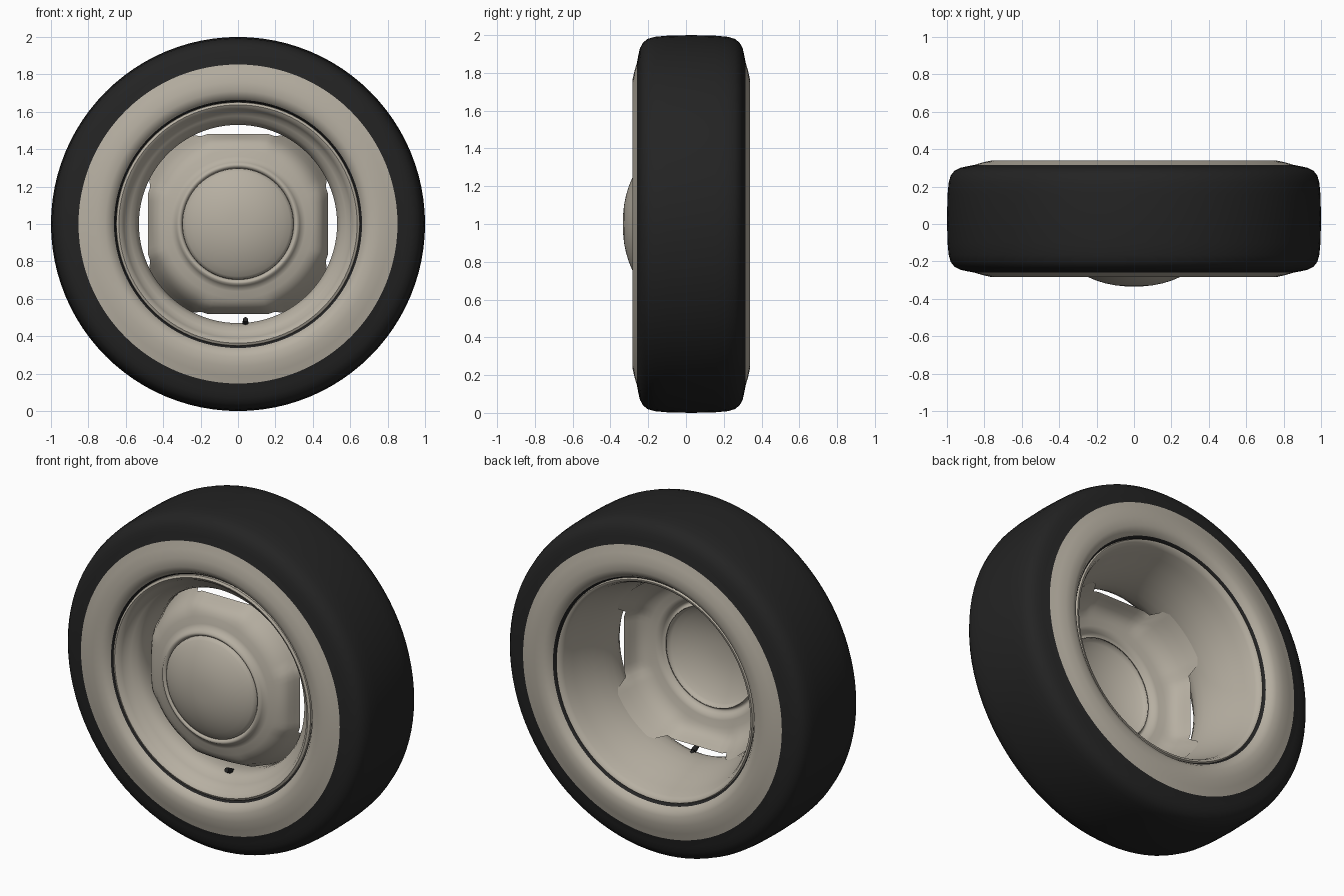
import bpy, bmesh, math
from mathutils import Vector

if "Cube" in bpy.data.objects:
    bpy.data.objects.remove(bpy.data.objects["Cube"])

SEG = 96
MID = 0.028          # centre plane of the tyre along y


def material(name, rgb):
    m = bpy.data.materials.new(name)
    m.diffuse_color = (*rgb, 1)
    m.use_nodes = True
    m.node_tree.nodes["Principled BSDF"].inputs["Base Color"].default_value = m.diffuse_color
    return m


BLACK = material("black rubber", (0.017, 0.017, 0.017))
CREAM = material("cream paint", (0.47, 0.43, 0.36))


def lathe(name, profile, mats, rule=None, warp=None, angle=50):
    """Spin (radius, y) points about the wheel axis; rule(r, y) picks a material."""
    bm = bmesh.new()
    rings = []
    for i, (r, y) in enumerate(profile):
        ring = []
        for j in range(SEG):
            a = 2 * math.pi * j / SEG
            rr, yy = warp(i, r, y, a) if warp else (r, y)
            ring.append(bm.verts.new((rr * math.cos(a), yy, 1 + rr * math.sin(a))))
        rings.append(ring)
    for i in range(len(rings) - 1):
        r = (profile[i][0] + profile[i + 1][0]) / 2
        y = (profile[i][1] + profile[i + 1][1]) / 2
        for j in range(SEG):
            k = (j + 1) % SEG
            f = bm.faces.new((rings[i][j], rings[i + 1][j], rings[i + 1][k], rings[i][k]))
            f.material_index = rule(r, y) if rule else 0
    bmesh.ops.remove_doubles(bm, verts=bm.verts, dist=1e-5)
    return finish(name, bm, mats, angle)


def finish(name, bm, mats, angle=50):
    me = bpy.data.meshes.new(name)
    bm.to_mesh(me)
    bm.free()
    for m in mats:
        me.materials.append(m)
    ob = bpy.data.objects.new(name, me)
    bpy.context.collection.objects.link(ob)
    bpy.ops.object.select_all(action='DESELECT')
    ob.select_set(True)
    bpy.context.view_layer.objects.active = ob
    bpy.ops.object.shade_smooth_by_angle(angle=math.radians(angle))
    return ob


# Tyre: front half profile mirrored about its middle plane, whitewall on both sides
half = [(0.64, -0.20), (0.652, -0.235), (0.663, -0.25), (0.68, -0.272), (0.71, -0.284),
        (0.76, -0.284), (0.81, -0.273), (0.853, -0.260), (0.895, -0.252), (0.93, -0.244),
        (0.96, -0.228), (0.98, -0.203), (0.991, -0.165), (0.997, -0.10), (1.0, MID)]
tyre = half + [(r, 2 * MID - y) for r, y in reversed(half[:-1])]
lathe("tyre", tyre, [BLACK, CREAM],
      rule=lambda r, y: 1 if 0.66 < r < 0.853 else 0)

# Rim barrel: from the rear flange through the deep well to the front flange
barrel = [(0.648, 0.25), (0.652, 0.285), (0.645, 0.30), (0.632, 0.297), (0.618, 0.27),
          (0.60, 0.21), (0.58, 0.15), (0.558, 0.08), (0.54, 0.01), (0.531, -0.05),
          (0.530, -0.10), (0.537, -0.135), (0.553, -0.165), (0.578, -0.185),
          (0.598, -0.20), (0.610, -0.222), (0.622, -0.243), (0.637, -0.252),
          (0.650, -0.245), (0.653, -0.225), (0.648, -0.19)]
lathe("rim_barrel", barrel, [CREAM])

# Wheel disc: outer rings pulled in at four places to leave slots
disc = [(0.296, -0.235), (0.300, -0.246), (0.309, -0.256), (0.320, -0.255), (0.330, -0.243),
        (0.342, -0.228), (0.36, -0.222), (0.40, -0.214), (0.435, -0.198), (0.465, -0.170),
        (0.490, -0.130), (0.512, -0.075), (0.533, -0.02)]
LAST = len(disc) - 1


def slot_warp(i, r, y, a):
    d = abs((a + math.pi / 4) % (math.pi / 2) - math.pi / 4)    # angle to nearest slot
    t = min(1, max(0, (math.radians(28) - d) / math.radians(6)))
    t = t * t * (3 - 2 * t)
    w = max(0, (r - 0.40) / (disc[LAST][0] - 0.40))
    edge = min(0.482 / math.cos(d), 0.508)
    r2 = r + t * w * (edge - disc[LAST][0])
    return r2, y + t * w * w * (-0.085)


lathe("wheel_disc", disc, [CREAM], warp=slot_warp, angle=60)

# Hub cap: shallow dome
cap = [(0.0, -0.334), (0.05, -0.333), (0.10, -0.328), (0.15, -0.318), (0.20, -0.303),
       (0.245, -0.284), (0.28, -0.265), (0.296, -0.252), (0.298, -0.235)]
lathe("hub_cap", cap, [CREAM])

# Valve stem and its cap, poking out of the lower slot
for name, rad, p, q in (("valve_stem", 0.010, (0.04, -0.10, 0.462), (0.04, -0.135, 0.478)),
                        ("valve_cap", 0.016, (0.04, -0.125, 0.470), (0.04, -0.165, 0.490))):
    p, q = Vector(p), Vector(q)
    bm = bmesh.new()
    bmesh.ops.create_cone(bm, cap_ends=True, segments=12, radius1=rad, radius2=rad * 0.85,
                          depth=(q - p).length)
    rot = (q - p).to_track_quat('Z', 'Y').to_matrix()
    bmesh.ops.rotate(bm, verts=bm.verts, matrix=rot)
    bmesh.ops.translate(bm, verts=bm.verts, vec=(p + q) / 2)
    finish(name, bm, [BLACK], 40)
